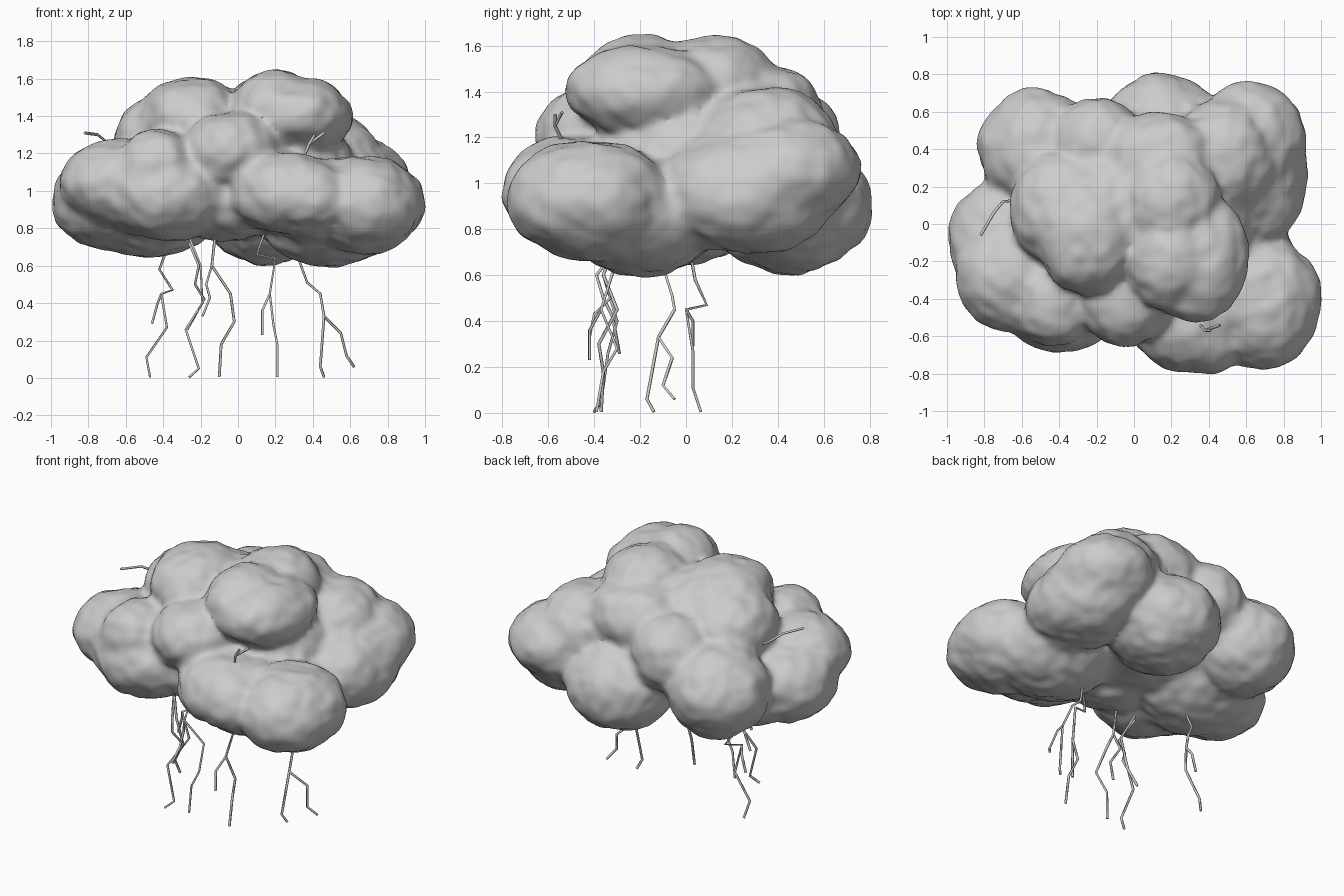
import bpy, bmesh
from mathutils import Vector, Matrix, noise

cube = bpy.data.objects.get("Cube")
if cube:
    bpy.data.objects.remove(cube)

grey = bpy.data.materials.new("cloud grey")
grey.use_nodes = True
grey.diffuse_color = (0.6, 0.6, 0.6, 1)
grey.node_tree.nodes["Principled BSDF"].inputs["Base Color"].default_value = (0.6, 0.6, 0.6, 1)

# Cloud lobes: centre, radii
LOBES = [
    ((0, .02, 1.1), (.64, .5, .35)),           # core
    ((0, .05, 1.3), (.46, .38, .24)),
    ((.68, -.42, .93), (.32, .35, .26)),       # front left
    ((.25, -.49, .99), (.29, .3, .22)),
    ((.38, -.5, .96), (.28, .3, .22)),
    ((.48, -.19, .86), (.38, .34, .265)),
    ((.62, .26, .96), (.3, .4, .27)),          # back left
    ((.62, .46, 1.05), (.295, .295, .24)),
    ((.47, .35, 1.17), (.3, .31, .25)),
    ((.15, .45, .9), (.34, .355, .29)),        # back
    ((-.2, .43, 1.17), (.245, .25, .24)),
    ((-.52, .4, 1.0), (.315, .32, .29)),       # back right
    ((-.69, -.07, .93), (.31, .31, .25)),      # right
    ((-.65, -.27, 1.04), (.29, .31, .23)),
    ((-.48, -.02, .89), (.36, .36, .25)),
    ((-.39, -.38, .98), (.34, .31, .25)),      # front right
    ((-.44, -.43, 1.14), (.21, .23, .2)),
    ((-.04, -.4, 1.21), (.26, .25, .21)),
    ((-.05, -.26, .96), (.3, .28, .23)),
    ((.33, -.18, 1.4), (.285, .35, .2)),       # crown
    ((.2, -.2, 1.44), (.24, .26, .205)),
    ((.2, .12, 1.43), (.26, .27, .215)),
    ((-.25, -.05, 1.38), (.28, .33, .23)),
    ((-.4, .08, 1.28), (.27, .3, .22)),
    ((.12, .33, 1.3), (.32, .26, .23)),
]


def add_object(name, mesh):
    obj = bpy.data.objects.new(name, mesh)
    bpy.context.collection.objects.link(obj)
    return obj


# Cloud: overlapping lobes fused into one billowing skin
bm = bmesh.new()
for centre, radii in LOBES:
    bmesh.ops.create_icosphere(bm, subdivisions=4, radius=1,
                               matrix=Matrix.LocRotScale(Vector(centre), None, Vector(radii)))
mesh = bpy.data.meshes.new("cloud")
bm.to_mesh(mesh)
bm.free()
cloud = add_object("cloud", mesh)
remesh = cloud.modifiers.new("fuse", 'REMESH')
remesh.mode = 'VOXEL'
remesh.voxel_size = 0.022
smooth = cloud.modifiers.new("soften", 'SMOOTH')
smooth.factor = 0.5
smooth.iterations = 16
fused = bpy.data.meshes.new_from_object(cloud.evaluated_get(bpy.context.evaluated_depsgraph_get()))
cloud.modifiers.clear()
cloud.data = fused

# Lumpy surface
offsets = [v.normal * (.003 + .018 * noise.noise(v.co * 5) + .010 * noise.noise(v.co * 13))
           for v in fused.vertices]
for v, offset in zip(fused.vertices, offsets):
    v.co += offset
fused.materials.clear()
fused.materials.append(grey)
for p in fused.polygons:
    p.use_smooth = True


# Lightning: jagged thin tubes
def bolt(name, *points):
    curve = bpy.data.curves.new(name, 'CURVE')
    curve.dimensions = '3D'
    curve.bevel_depth = 0.008
    curve.bevel_resolution = 0
    curve.use_fill_caps = True
    spline = curve.splines.new('POLY')
    spline.points.add(len(points) - 1)
    for p, co in zip(spline.points, points):
        p.co = (*co, 1)
    curve.materials.append(grey)
    add_object(name, curve)


bolt("right_bolt", (-.34, .0, .8), (-.42, .04, .58), (-.35, .09, .47), (-.41, 0, .45),
     (-.38, .03, .27), (-.49, .03, .11), (-.47, .065, .005))
bolt("right_bolt_branch", (-.41, 0, .45), (-.43, .03, .4), (-.46, .03, .29))
bolt("inner_right_bolt", (-.26, -.3, .75), (-.2, -.36, .6), (-.19, -.3, .4),
     (-.28, -.34, .26), (-.21, -.37, .05), (-.26, -.4, .005))
bolt("inner_right_bolt_branch", (-.26, -.3, .72), (-.21, -.39, .6), (-.23, -.36, .5),
     (-.18, -.32, .42), (-.27, -.29, .26))
bolt("middle_bolt", (-.12, -.3, .78), (-.14, -.36, .6), (-.04, -.3, .45), (-.02, -.38, .3),
     (-.09, -.36, .18), (-.1, -.37, .005))
bolt("middle_bolt_branch", (-.14, -.36, .6), (-.17, -.33, .5), (-.15, -.4, .43), (-.19, -.42, .33))
bolt("inner_left_bolt", (.15, -.3, .8), (.1, -.34, .66), (.2, -.31, .64), (.17, -.37, .45),
     (.19, -.3, .28), (.21, -.36, .18), (.21, -.39, .005))
bolt("inner_left_bolt_branch", (.17, -.37, .45), (.13, -.42, .36), (.13, -.42, .23))
bolt("left_bolt", (.3, -.12, .7), (.37, -.06, .51), (.44, -.05, .45), (.46, -.12, .33),
     (.44, -.17, .06), (.46, -.14, .005))
bolt("left_bolt_branch", (.46, -.12, .33), (.55, -.06, .24), (.58, -.1, .12), (.62, -.05, .06))
bolt("right_spark", (-.82, -.06, 1.31), (-.75, .06, 1.3), (-.7, .12, 1.26), (-.6, .13, 1.2))
bolt("left_spark", (.46, -.54, 1.31), (.38, -.57, 1.25), (.32, -.5, 1.1))
bolt("left_spark_branch", (.38, -.57, 1.25), (.41, -.57, 1.3))
